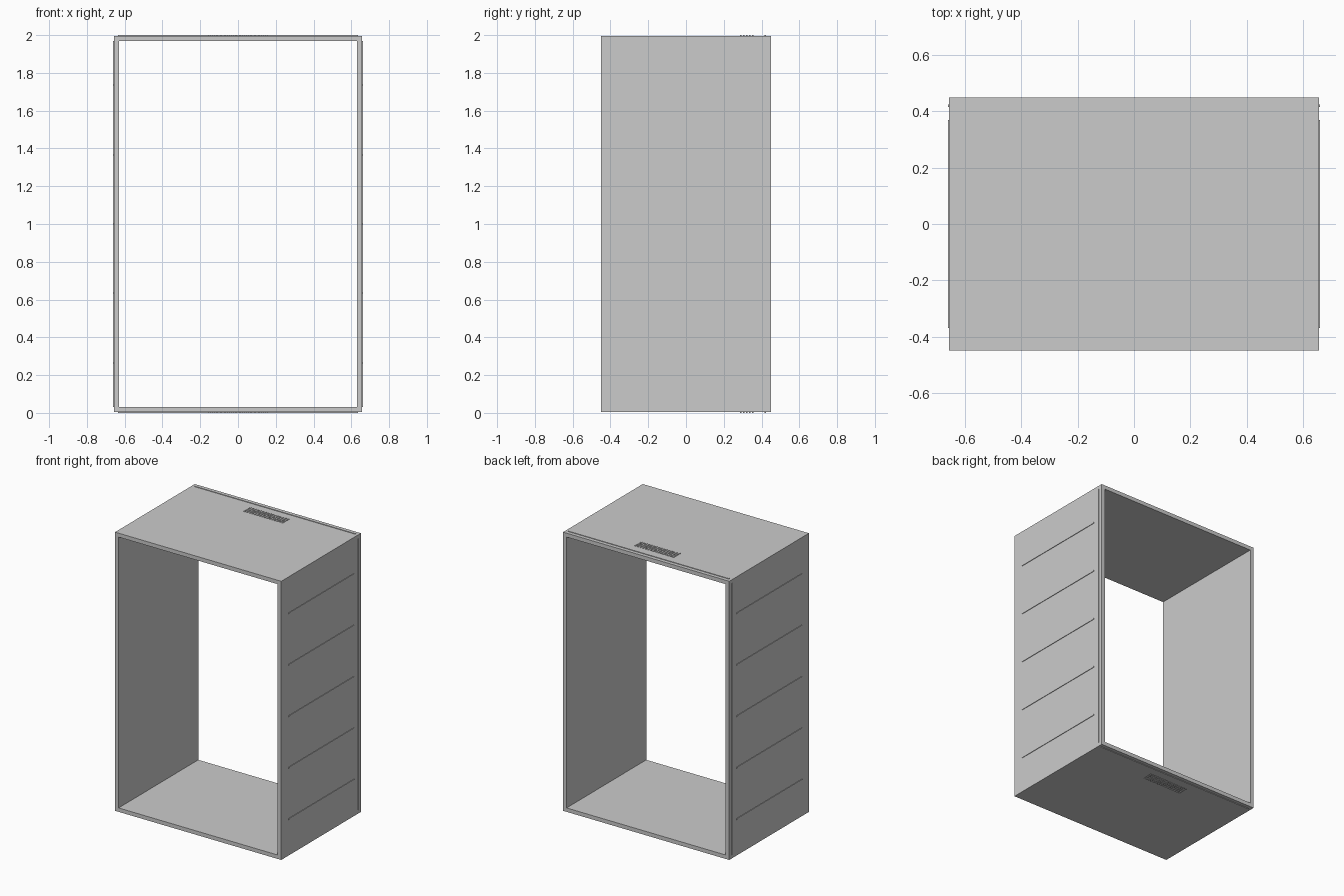
import bpy, bmesh
from mathutils import Matrix, Vector

if "Cube" in bpy.data.objects:
    bpy.data.objects.remove(bpy.data.objects["Cube"])

W, D, Z0, Z1 = 0.657, 0.45, 0.004, 1.996   # half width, half depth, bottom, top
T = 0.028                                  # panel thickness
P = 0.004                                  # how far the trim stands proud


def make_object(name, bm):
    mesh = bpy.data.meshes.new(name)
    bmesh.ops.recalc_face_normals(bm, faces=bm.faces)
    bm.to_mesh(mesh)
    bm.free()
    ob = bpy.data.objects.new(name, mesh)
    bpy.context.collection.objects.link(ob)
    return ob


def add_box(bm, lo, hi):
    lo, hi = Vector(lo), Vector(hi)
    m = Matrix.Translation((lo + hi) / 2) @ Matrix.Diagonal((*(hi - lo), 1))
    bmesh.ops.create_cube(bm, size=1, matrix=m)


def box_object(name, lo, hi):
    bm = bmesh.new()
    add_box(bm, lo, hi)
    return make_object(name, bm)


# Open rectangular sleeve: front outline extruded along the depth
bm = bmesh.new()
rings = []
for y in (-D, D):
    for inset in (0, T):
        rings.append([bm.verts.new((x, y, z)) for x, z in (
            (-W + inset, Z0 + inset), (W - inset, Z0 + inset),
            (W - inset, Z1 - inset), (-W + inset, Z1 - inset))])
for a, b in ((0, 1), (1, 3), (3, 2), (2, 0)):
    for i in range(4):
        j = (i + 1) % 4
        bm.faces.new((rings[a][i], rings[a][j], rings[b][j], rings[b][i]))
make_object("cabinet_sleeve", bm)

# Raised ribs and rear seam on both sides
for side, s in (("right", 1), ("left", -1)):
    x0, x1 = sorted((s * (W - 0.002), s * (W + P)))
    for k in range(5):
        z = 1 + (k - 2) * 0.3675
        box_object(f"{side}_rib_{k + 1}", (x0, -0.37, z - 0.004), (x1, 0.37, z + 0.004))
    box_object(f"{side}_rear_seam", (x0, 0.416, 0.03), (x1, 0.424, 1.97))

# Rear seam and vent stud grid on top and bottom
for side, za, zb in (("top", Z1 - 0.002, Z1 + P), ("bottom", Z0 - P, Z0 + 0.002)):
    box_object(f"{side}_rear_seam", (-0.635, 0.416, za), (0.635, 0.424, zb))
    bm = bmesh.new()
    for i in range(16):
        for j in range(5):
            x, y = (i - 7.5) * 0.02, 0.322 + (j - 2) * 0.016
            add_box(bm, (x - 0.005, y - 0.004, za), (x + 0.005, y + 0.004, zb))
    make_object(f"{side}_vent", bm)
